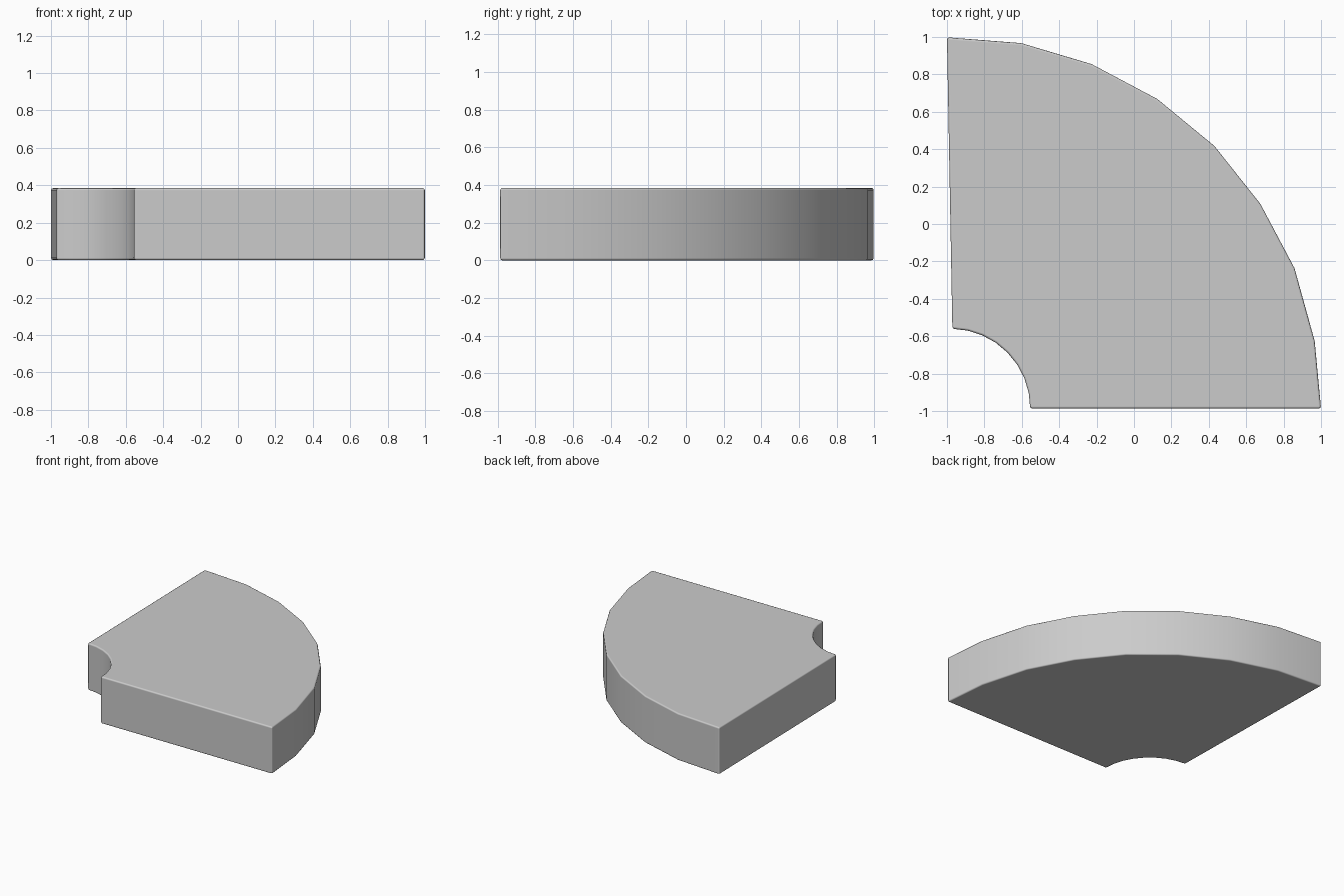
import bpy, bmesh, math

if "Cube" in bpy.data.objects:
    bpy.data.objects.remove(bpy.data.objects["Cube"])

HEIGHT = 0.385

# Faceted outer rim, from the back-left corner round to the front-right corner
outer = [(-1.0, 0.998), (-0.603, 0.967), (-0.227, 0.855), (0.125, 0.668), (0.43, 0.417),
         (0.676, 0.107), (0.858, -0.236), (0.966, -0.625), (1.0, -0.987)]

# Concave inner rim, from the front back round to the left side
cx, cy, r, steps = -0.98, -0.985, 0.425, 8
inner = []
for i in range(steps + 1):
    a = math.radians(0.0 + 88.8 * i / steps)
    inner.append((cx + r * math.cos(a), cy + r * math.sin(a)))
inner[0] = (inner[0][0], -0.987)

# Quarter ring slab extruded from the outline
bm = bmesh.new()
face = bm.faces.new([bm.verts.new((x, y, 0)) for x, y in outer + inner])
ext = bmesh.ops.extrude_face_region(bm, geom=[face])
for v in ext["geom"]:
    if isinstance(v, bmesh.types.BMVert):
        v.co.z = HEIGHT
bmesh.ops.recalc_face_normals(bm, faces=bm.faces[:])
mesh = bpy.data.meshes.new("quarter_ring_slab")
bm.to_mesh(mesh)
bm.free()
slab = bpy.data.objects.new("quarter_ring_slab", mesh)
bpy.context.collection.objects.link(slab)

# Fine rounded edges
bevel = slab.modifiers.new("edge_rounding", "BEVEL")
bevel.width = 0.012
bevel.segments = 2
bevel.limit_method = 'ANGLE'
bevel.angle_limit = math.radians(40)
bevel.harden_normals = True

bpy.context.view_layer.objects.active = slab
slab.select_set(True)
bpy.ops.object.shade_smooth()
